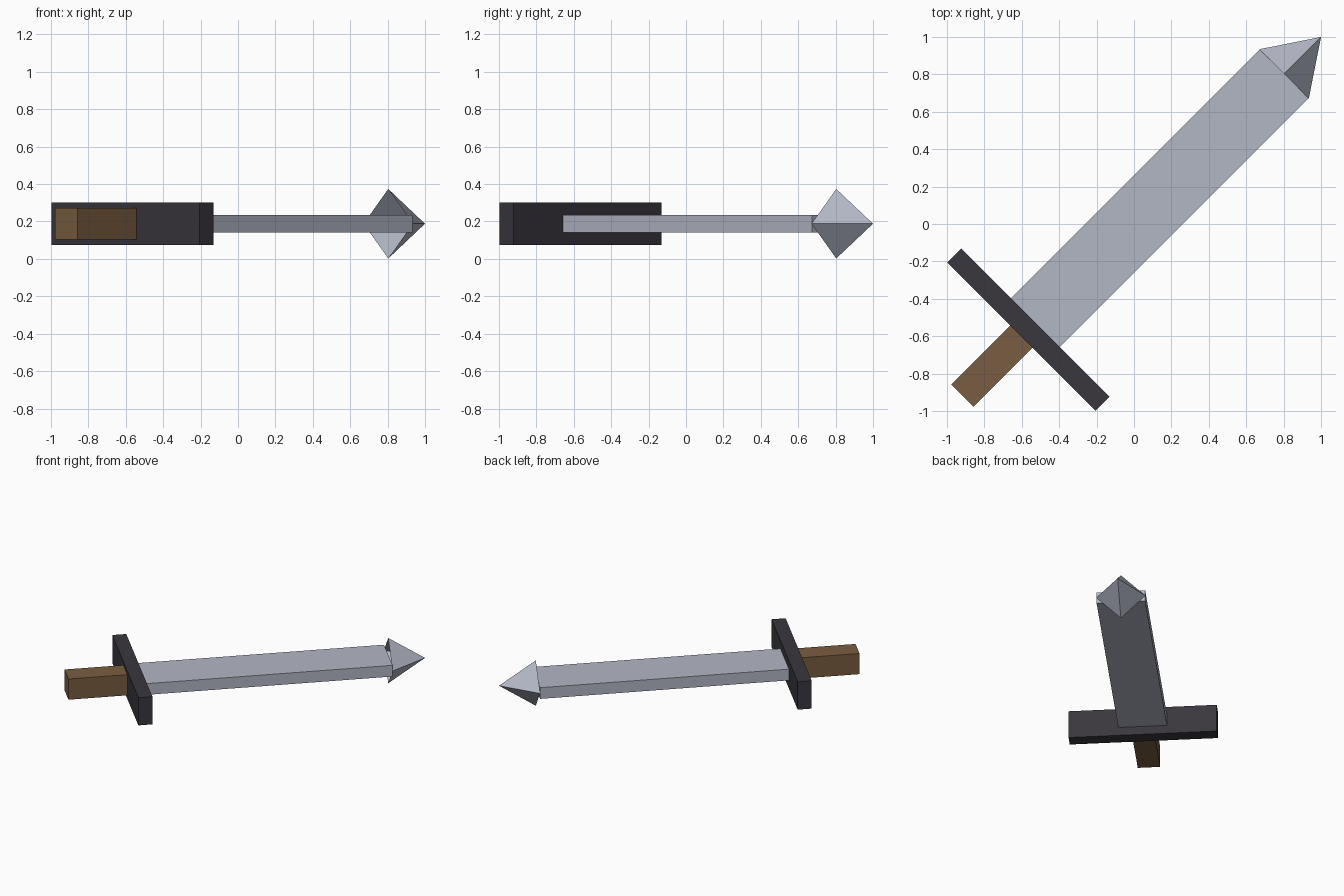
import bpy
from math import radians
from mathutils import Matrix

if "Cube" in bpy.data.objects:
    bpy.data.objects.remove(bpy.data.objects["Cube"], do_unlink=True)

MID_Z = 0.188
# The sword is laid out along x, then turned to lie on the diagonal
DIAGONAL = Matrix.Rotation(radians(45), 4, "Z")


def material(name, rgb):
    mat = bpy.data.materials.new(name)
    mat.use_nodes = True
    mat.diffuse_color = (*rgb, 1)
    mat.node_tree.nodes["Principled BSDF"].inputs["Base Color"].default_value = (*rgb, 1)
    return mat


def finish(name, mat, transform):
    obj = bpy.context.object
    obj.name = name
    obj.data.transform(DIAGONAL @ transform)
    obj.data.materials.append(mat)


def bar(name, start, end, width, height, mat):
    bpy.ops.mesh.primitive_cube_add(size=1)
    place = Matrix.Translation(((start + end) / 2, 0, MID_Z))
    finish(name, mat, place @ Matrix.Diagonal((end - start, width, height, 1)))


steel = material("steel", (0.45, 0.475, 0.56))
wood = material("brown wood", (0.195, 0.11, 0.052))
iron = material("dark iron", (0.041, 0.038, 0.047))

# Grip, crossguard and blade
bar("grip", -1.297, -0.85, 0.17, 0.17, wood)
bar("crossguard", -0.852, -0.746, 1.12, 0.228, iron)
bar("blade", -0.746, 1.136, 0.368, 0.092, steel)

# Four-sided point, hollow and open at its base
BASE, APEX = 1.136, 1.414
bpy.ops.mesh.primitive_cone_add(vertices=4, radius1=0.186, radius2=0,
                                depth=APEX - BASE, end_fill_type="NOTHING")
finish("blade_tip", steel,
       Matrix.Translation(((BASE + APEX) / 2, 0, MID_Z)) @ Matrix.Rotation(radians(90), 4, "Y"))
